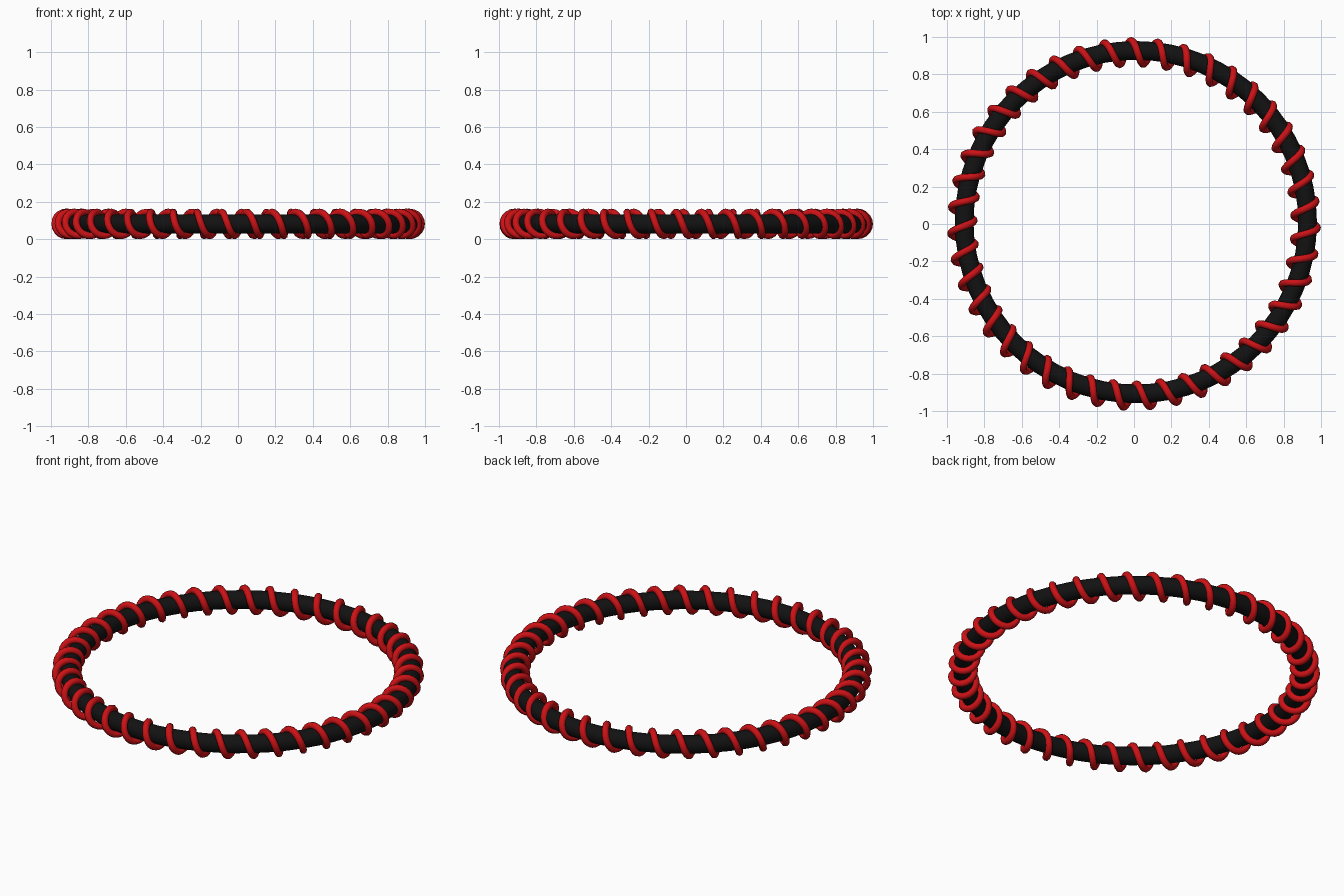
import bpy
from math import cos, sin, pi, tau, radians

if "Cube" in bpy.data.objects:
    bpy.data.objects.remove(bpy.data.objects["Cube"], do_unlink=True)

RING = 0.918        # main ring radius
TUBE = 0.05         # black tube radius
WIRE = 0.0195       # red wire radius
COIL = 0.0625       # wire centre line distance from the ring line
TURNS = 43
STEPS = 20          # points per turn
START = radians(90.9)
MID_Z = COIL + WIRE


def material(name, rgb):
    m = bpy.data.materials.new(name)
    m.use_nodes = True
    m.diffuse_color = (*rgb, 1)
    m.node_tree.nodes["Principled BSDF"].inputs["Base Color"].default_value = (*rgb, 1)
    return m


black = material("black", (0.006, 0.006, 0.006))
red = material("red", (0.6, 0.006, 0.008))

# Black ring, sitting slightly off the middle of the coil
bpy.ops.mesh.primitive_torus_add(
    major_radius=RING, minor_radius=TUBE, major_segments=64, minor_segments=16,
    location=(0.01, 0.01, MID_Z))
ring = bpy.context.object
ring.name = "ring_core"
ring.data.materials.append(black)
bpy.ops.object.shade_smooth()

# Red wire wound around the ring as one closed helix
curve = bpy.data.curves.new("coil_wire", "CURVE")
curve.dimensions = "3D"
curve.bevel_depth = WIRE
curve.bevel_resolution = 2
spline = curve.splines.new("POLY")
count = TURNS * STEPS
spline.points.add(count - 1)
for i, point in enumerate(spline.points):
    around = START - tau * i / count
    wind = tau * i / STEPS
    r = RING + COIL * cos(wind)
    point.co = (r * cos(around), r * sin(around), MID_Z + COIL * sin(wind), 1)
spline.use_cyclic_u = True
coil = bpy.data.objects.new("coil_wire", curve)
bpy.context.collection.objects.link(coil)
curve.materials.append(red)

# Turn the wire into a mesh and smooth it
bpy.ops.object.select_all(action="DESELECT")
coil.select_set(True)
bpy.context.view_layer.objects.active = coil
bpy.ops.object.convert(target="MESH")
bpy.ops.object.shade_smooth()
